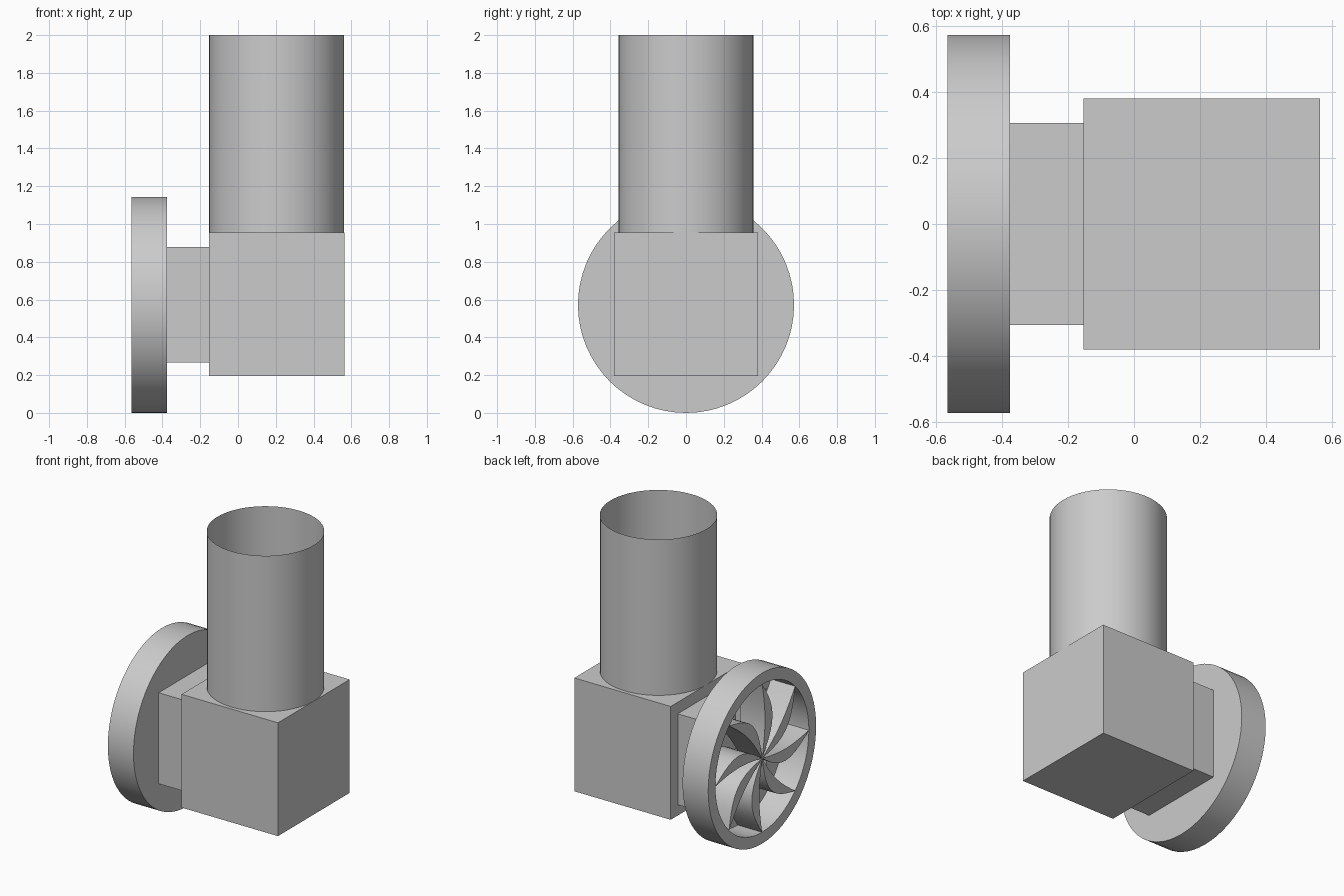
import bpy, bmesh, math
from mathutils import Vector

if "Cube" in bpy.data.objects:
    bpy.data.objects.remove(bpy.data.objects["Cube"])

GREY = (0.6, 0.6, 0.6, 1)
grey = bpy.data.materials.new("plain grey")
grey.use_nodes = True
grey.diffuse_color = GREY
grey.node_tree.nodes["Principled BSDF"].inputs["Base Color"].default_value = GREY

SIDES = 64
HUB_Z = 0.572
FRONT, BACK = -0.565, -0.375


def finish(name, bm, smooth=False):
    bmesh.ops.recalc_face_normals(bm, faces=bm.faces)
    mesh = bpy.data.meshes.new(name)
    bm.to_mesh(mesh)
    bm.free()
    mesh.materials.append(grey)
    obj = bpy.data.objects.new(name, mesh)
    bpy.context.collection.objects.link(obj)
    if smooth:
        bpy.ops.object.select_all(action="DESELECT")
        obj.select_set(True)
        bpy.context.view_layer.objects.active = obj
        bpy.ops.object.shade_smooth_by_angle(angle=math.radians(30))
    return obj


def loft(bm, loops, closed=False):
    """Skin quads between successive loops of equal length."""
    rows = [[bm.verts.new(p) for p in loop] for loop in loops]
    pairs = list(zip(rows, rows[1:])) + ([(rows[-1], rows[0])] if closed else [])
    for a, b in pairs:
        for i in range(len(a)):
            j = (i + 1) % len(a)
            bm.faces.new((a[i], a[j], b[j], b[i]))


def circle_x(x, radius):
    angles = [2 * math.pi * i / SIDES for i in range(SIDES)]
    return [(x, radius * math.cos(a), HUB_Z + radius * math.sin(a)) for a in angles]


def square_x(x, half):
    """Square with as many points as the circle, so both can be joined."""
    points = []
    for _, y, z in circle_x(x, 1):
        k = half / max(abs(y), abs(z - HUB_Z))
        points.append((x, y * k, HUB_Z + (z - HUB_Z) * k))
    return points


# Main box
bm = bmesh.new()
bmesh.ops.create_cube(bm, size=1)
for v in bm.verts:
    v.co = Vector((v.co.x * 0.715 + 0.205, v.co.y * 0.76, v.co.z * 0.76 + 0.575))
finish("main_box", bm)

# Open vertical pipe
bm = bmesh.new()
bmesh.ops.create_cone(bm, cap_ends=False, segments=SIDES, radius1=0.357,
                      radius2=0.357, depth=1.045)
bmesh.ops.translate(bm, verts=bm.verts, vec=(0.204, 0, 1.4775))
finish("exhaust_pipe", bm, True)

# Hollow square duct between the box and the fan
bm = bmesh.new()
corners = [(-1, -1), (1, -1), (1, 1), (-1, 1)]
loft(bm, [[(x, 0.305 * y, HUB_Z + 0.305 * z) for y, z in corners]
          for x in (BACK, -0.152)])
finish("square_duct", bm)

# Round fan housing: rim, bore and back plate with a square opening
bm = bmesh.new()
loft(bm, [square_x(BACK, 0.304), circle_x(BACK, 0.572), circle_x(FRONT, 0.572),
          circle_x(FRONT, 0.495), circle_x(BACK - 0.01, 0.495),
          square_x(BACK - 0.01, 0.304)], closed=True)
finish("fan_housing", bm, True)


# Curved fan blades
def blade_edge(bulge, steps=10):
    return [(0.497 * t / steps, -bulge * math.sin(math.pi * t / steps))
            for t in range(steps + 1)]


outline = blade_edge(0.11) + blade_edge(0.03)[-2:0:-1]
bm = bmesh.new()
for n in range(8):
    a = n * math.pi / 4
    loops = []
    for x in (FRONT, BACK - 0.01):
        loops.append([(x, -(r * math.cos(a) - s * math.sin(a)),
                       HUB_Z + r * math.sin(a) + s * math.cos(a)) for r, s in outline])
    first = len(bm.verts)
    loft(bm, loops)
    bm.verts.ensure_lookup_table()
    count = len(outline)
    bm.faces.new(bm.verts[first:first + count])
    bm.faces.new(bm.verts[first + count:first + 2 * count])
finish("fan_blades", bm, True)
